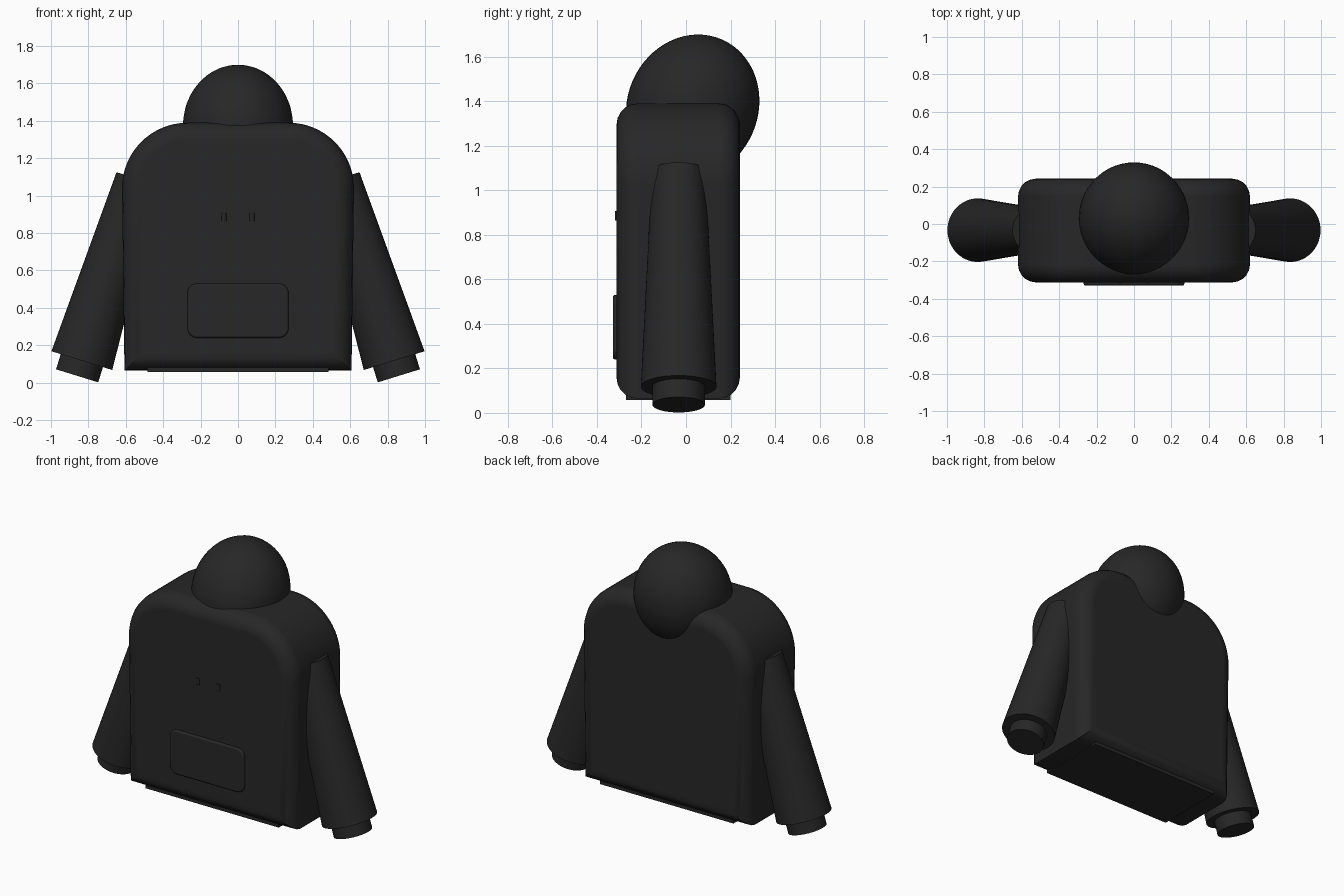
import bpy
import bmesh
from math import sin, cos, pi, radians
from mathutils import Matrix, Vector

cube = bpy.data.objects.get("Cube")
if cube:
    bpy.data.objects.remove(cube, do_unlink=True)

fabric = bpy.data.materials.new("black_fabric")
fabric.use_nodes = True
color = (0.02, 0.02, 0.02, 1)
fabric.diffuse_color = color
shader = next(n for n in fabric.node_tree.nodes if n.type == "BSDF_PRINCIPLED")
shader.inputs["Base Color"].default_value = color
shader.inputs["Roughness"].default_value = 0.9


def finish(name, bm, weighted=False):
    """Turn a bmesh into a smooth-shaded object."""
    bmesh.ops.recalc_face_normals(bm, faces=bm.faces)
    mesh = bpy.data.meshes.new(name)
    bm.to_mesh(mesh)
    bm.free()
    mesh.materials.append(fabric)
    obj = bpy.data.objects.new(name, mesh)
    bpy.context.collection.objects.link(obj)
    bpy.ops.object.select_all(action="DESELECT")
    obj.select_set(True)
    bpy.context.view_layer.objects.active = obj
    bpy.ops.object.shade_smooth_by_angle(angle=radians(35))
    if weighted:
        obj.modifiers.new("even_shading", "WEIGHTED_NORMAL").keep_sharp = True
    return obj


def loft(name, rings):
    """Skin matching rings of points and cap both ends."""
    bm = bmesh.new()
    loops = [[bm.verts.new(p) for p in ring] for ring in rings]
    n = len(loops[0])
    for a, b in zip(loops, loops[1:]):
        for i in range(n):
            j = (i + 1) % n
            bm.faces.new((a[i], a[j], b[j], b[i]))
    bm.faces.new(loops[0])
    bm.faces.new(loops[-1])
    return finish(name, bm, True)


def edge_steps(y0, y1, r, steps=5):
    """Depth and inset pairs for a slab with rounded front and back edges."""
    front = [(y0 + r * (1 - sin(k / steps * pi / 2)),
              r * (1 - cos(k / steps * pi / 2))) for k in range(steps, -1, -1)]
    return front + [(y1 + y0 - y, d) for y, d in reversed(front)]


def body_ring(y, d):
    """Front outline: straight sides with broad rounded shoulders."""
    bottom, waist, spring, top, inner = 0.064, 0.607, 1.04, 1.39, 0.27
    ring = [(waist - d, y, bottom + d)]
    arc = [(inner + (0.62 - d - inner) * cos(t), spring + (top - d - spring) * sin(t))
           for t in (k * pi / 32 for k in range(17))]
    ring += [(x, y, z) for x, z in arc]
    ring += [(-x, y, z) for x, z in reversed(arc)]
    return ring + [(d - waist, y, bottom + d)]


def pocket_ring(y, d):
    """Rounded rectangle outline."""
    ring = []
    for q, (sx, sz) in enumerate(((1, 1), (-1, 1), (-1, -1), (1, -1))):
        for k in range(7):
            t = (q + k / 6) * pi / 2
            ring.append((sx * 0.22 + (0.05 - d) * cos(t), y,
                         0.385 + sz * 0.095 + (0.05 - d) * sin(t)))
    return ring


def cone(name, start, end, r1, r2, sides=48):
    """Tapered cylinder between two points."""
    start, end = Vector(start), Vector(end)
    axis = end - start
    bm = bmesh.new()
    bmesh.ops.create_cone(bm, cap_ends=True, segments=sides, radius1=r1, radius2=r2,
                          depth=axis.length)
    turn = axis.to_track_quat("Z", "Y").to_matrix().to_4x4()
    bm.transform(Matrix.Translation((start + end) / 2) @ turn)
    return finish(name, bm)


# Torso and front pocket
loft("body", [body_ring(y, d) for y, d in edge_steps(-0.312, 0.242, 0.095)])
loft("front_pocket", [pocket_ring(y, d) for y, d in edge_steps(-0.329, -0.28, 0.012, 3)])

# Hem band under the torso
bm = bmesh.new()
bmesh.ops.create_cube(bm, size=1)
bm.transform(Matrix.Translation((0, -0.035, 0.08)) @ Matrix.Diagonal((0.97, 0.47, 0.044, 1)))
finish("hem_band", bm)

# Hood, leaning back
bm = bmesh.new()
bmesh.ops.create_uvsphere(bm, u_segments=48, v_segments=32, radius=0.294)
bm.transform(Matrix.Translation((0, 0.03, 1.375)) @ Matrix.Rotation(radians(-23), 4, "X")
             @ Matrix.Diagonal((1, 1, 1.122, 1)))
finish("hood", bm)

# Sleeves, cuffs and drawstring ends
for side, s in (("left", 1), ("right", -1)):
    wrist = Vector((s * 0.835, -0.033, 0.118))
    shoulder = Vector((s * 0.535, -0.033, 1.09))
    along = (shoulder - wrist).normalized()
    cone(side + "_sleeve", wrist, shoulder, 0.17, 0.12)
    cone(side + "_cuff", wrist - along * 0.085, wrist + along * 0.03, 0.118, 0.118)
    cone(side + "_drawstring", (s * 0.075, -0.306, 0.865), (s * 0.075, -0.306, 0.908),
         0.014, 0.014, 16)
